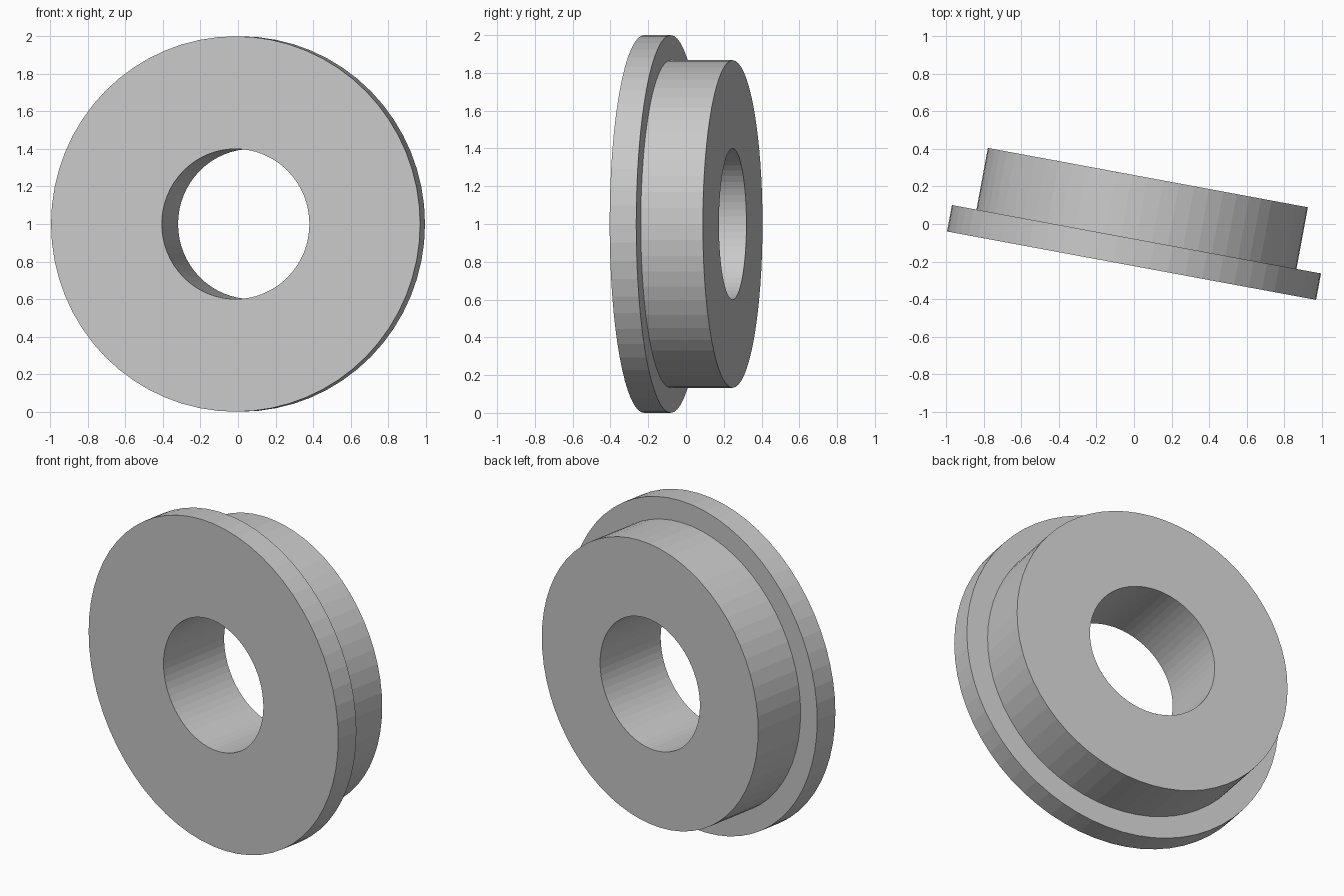
import bpy, bmesh, math
from mathutils import Matrix, Vector

if "Cube" in bpy.data.objects:
    bpy.data.objects.remove(bpy.data.objects["Cube"])

SEG = 64
TILT = math.radians(10.5)

# Closed cross-section as (radius, distance along the axis)
PROFILE = [(0.4, 0.0), (1.0, 0.0), (1.0, 0.143), (0.867, 0.143),
           (0.867, 0.477), (0.4, 0.477)]

grey = bpy.data.materials.new("light grey")
grey.diffuse_color = (0.58, 0.58, 0.58, 1)
grey.use_nodes = True
grey.node_tree.nodes["Principled BSDF"].inputs["Base Color"].default_value = grey.diffuse_color

# Flanged bushing: spin the section around the y axis
bm = bmesh.new()
rings = []
for i in range(SEG):
    a = 2 * math.pi * i / SEG
    rings.append([bm.verts.new((r * math.sin(a), d, r * math.cos(a)))
                  for r, d in PROFILE])
n = len(PROFILE)
for i in range(SEG):
    a, b = rings[i], rings[(i + 1) % SEG]
    for j in range(n):
        k = (j + 1) % n
        bm.faces.new((a[j], b[j], b[k], a[k]))
bmesh.ops.recalc_face_normals(bm, faces=bm.faces)

# Turn the axis slightly and set the piece on the ground
bm.transform(Matrix.Translation(Vector((-0.013, -0.222, 1.0)))
             @ Matrix.Rotation(-TILT, 4, 'Z'))

mesh = bpy.data.meshes.new("flanged_bushing")
bm.to_mesh(mesh)
bm.free()
mesh.materials.append(grey)
bpy.context.collection.objects.link(bpy.data.objects.new("flanged_bushing", mesh))
